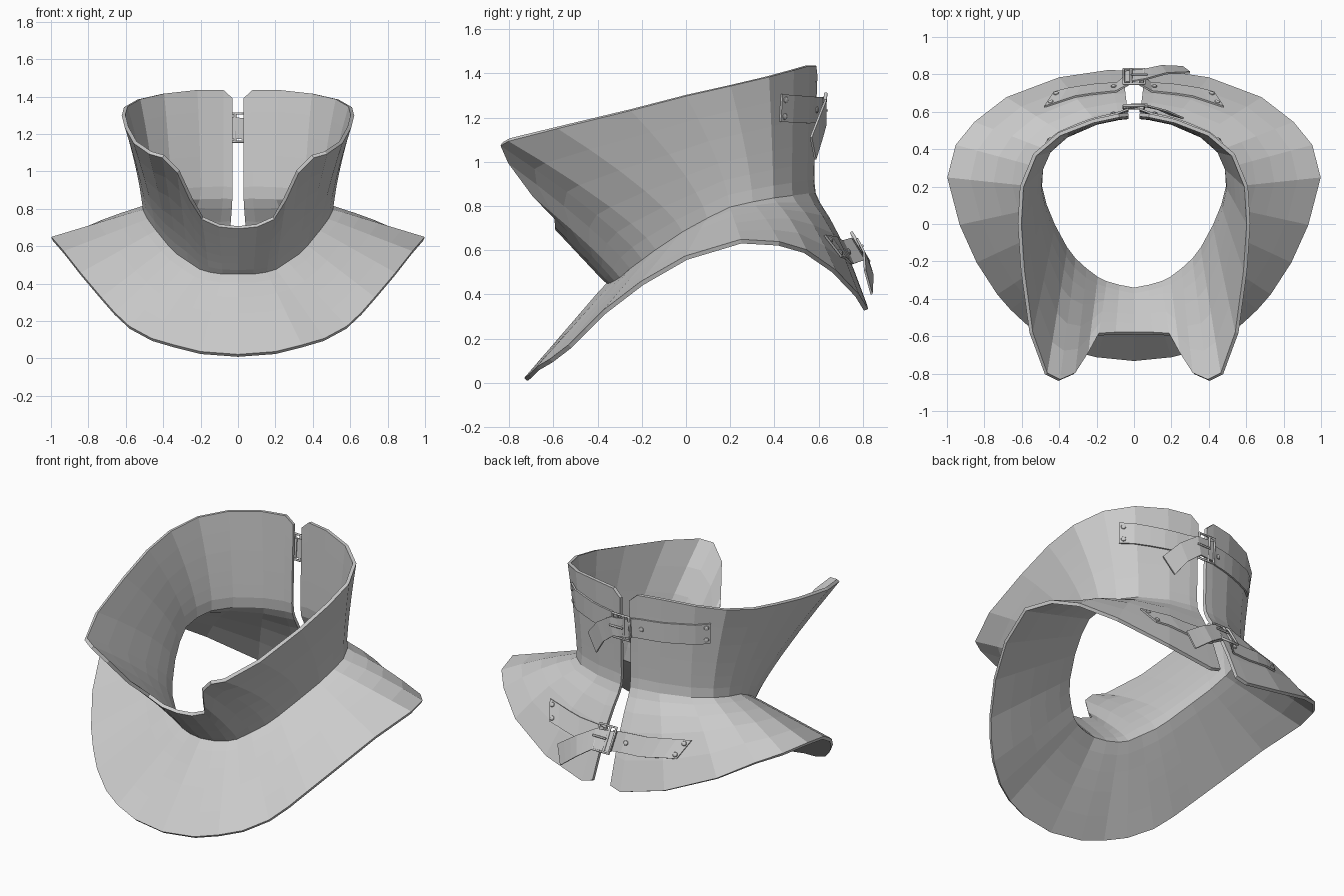
import bpy, bmesh, math
from mathutils import Vector as V
from mathutils.bvhtree import BVHTree

if "Cube" in bpy.data.objects:
    bpy.data.objects.remove(bpy.data.objects["Cube"])

# Half of the collar, front centre to back slit: rim, neck crease, hem
COLS = [
    ((0, -.585, .70), (0, -.35, .45), (0, -.725, .015)),
    ((.10, -.585, .71), (.08, -.335, .45), (.20, -.705, .03)),
    ((.19, -.59, .75), (.15, -.315, .46), (.34, -.67, .065)),
    ((.25, -.69, .85), (.20, -.29, .475), (.46, -.61, .10)),
    ((.32, -.80, 1.0), (.26, -.245, .515), (.58, -.525, .165)),
    ((.40, -.835, 1.08), (.32, -.19, .555), (.66, -.45, .24)),
    ((.47, -.80, 1.10), (.365, -.13, .60), (.73, -.37, .32)),
    ((.55, -.58, 1.155), (.43, -.01, .68), (.84, -.20, .45)),
    ((.595, -.25, 1.235), (.475, .10, .74), (.93, 0, .565)),
    ((.612, 0, 1.30), (.50, .20, .79), (.995, .25, .64)),
    ((.60, .20, 1.345), (.49, .30, .81), (.95, .42, .63)),
    ((.53, .37, 1.385), (.45, .39, .825), (.85, .54, .595)),
    ((.40, .48, 1.415), (.36, .47, .835), (.68, .67, .505)),
    ((.22, .55, 1.435), (.20, .54, .845), (.40, .775, .395)),
    ((.08, .58, 1.435), (.08, .565, .85), (.13, .815, .33)),
    ((.03, .585, 1.39), (.03, .57, .85), (.06, .81, .35)),
]


def add_mesh(name, bm, thick=0.0, mirror=False):
    me = bpy.data.meshes.new(name)
    bm.to_mesh(me)
    ob = bpy.data.objects.new(name, me)
    bpy.context.collection.objects.link(ob)
    if mirror:
        ob.modifiers.new("mirror", 'MIRROR').merge_threshold = .002
    if thick:
        s = ob.modifiers.new("thickness", 'SOLIDIFY')
        s.thickness, s.offset = thick, 0
    return ob


def grid(rows):
    bm = bmesh.new()
    vs = [[bm.verts.new(p) for p in r] for r in rows]
    for a, b in zip(vs, vs[1:]):
        for j in range(len(a) - 1):
            bm.faces.new((a[j], a[j + 1], b[j + 1], b[j]))
    bm.normal_update()
    return bm


# Collar shell: flaring neck wall and shoulder flange
def column(i):
    rim, mid, hem = map(V, COLS[i])
    back = max(0, min(1, (i - 9) / 4))
    pts = []
    for t in (1, .8, .6, .4, .25, .12, 0):
        h = t ** (1 + .4 * min(1, i / 9))
        p = mid.lerp(rim, h)
        p.z = mid.z + (rim.z - mid.z) * t
        pts.append(p)
    for t in (.12, .3, .5, .75, 1):
        p = mid.lerp(hem, t)
        p.z += .05 * back * math.sin(math.pi * t)
        pts.append(p)
    pts[6] += (pts[5].lerp(pts[7], .5) - pts[6]) * .5 * back
    return pts


shell = grid([column(i) for i in range(len(COLS))])
bvh = BVHTree.FromBMesh(shell)
add_mesh("collar_shell", shell, .02, True)


def snap(p, lift):
    """Lay a point on the outside of the shell, leaving the slit bridged."""
    s = -1 if p.x < 0 else 1
    q, n, _, _ = bvh.find_nearest(V((abs(p.x), p.y, p.z)))
    if abs(p.x) < .08:
        return p.copy(), V((0, 1, 0))
    q = q + n * lift
    return V((q.x * s, q.y, q.z)), V((n.x * s, n.y, n.z))


def strap(name, path, across, lift=None):
    path = [V(p) for p in path]
    rows = []
    for a, b in zip(path, path[1:]):
        rows += [a.lerp(b, k / 3) for k in range(3)]
    rows.append(path[-1])
    edges = []
    for k, p in enumerate(rows):
        w = across[0].lerp(across[1], k / (len(rows) - 1))
        pair = [p + w, p - w]
        edges.append([snap(q, lift)[0] for q in pair] if lift else pair)
    add_mesh(name, grid(edges), .01)


def rivet(name, p, n):
    bm = bmesh.new()
    bmesh.ops.create_uvsphere(bm, u_segments=10, v_segments=6, radius=.015)
    ob = add_mesh(name, bm)
    ob.location = p
    ob.scale = (1, 1, .5)
    ob.rotation_euler = n.to_track_quat('Z', 'Y').to_euler()


def wire(name, pts, cyclic, r=.008):
    cu = bpy.data.curves.new(name, 'CURVE')
    cu.dimensions = '3D'
    cu.bevel_depth, cu.bevel_resolution = r, 1
    cu.use_fill_caps = True
    sp = cu.splines.new('POLY')
    sp.points.add(len(pts) - 1)
    for q, p in zip(sp.points, pts):
        q.co = (*p, 1)
    sp.use_cyclic_u = cyclic
    bpy.context.collection.objects.link(bpy.data.objects.new(name, cu))


def fastening(label, end, mid, centre, w_end, w_mid, tail, w_tail):
    end, mid, centre = V(end), V(mid), V(centre)
    w_end, w_mid, w_tail = V(w_end), V(w_mid), V(w_tail)
    # Riveted strap on each side
    for s, side in ((1, "right"), (-1, "left")):
        f = V((s, 1, 1))
        strap(f"{label}_strap_{side}", [end * f, mid * f, centre + V((s * .03, 0, 0))],
              (w_end * f, w_mid * f), .018)
        along = (mid - end).normalized() * .025
        for k in (.6, -.6):
            rivet(f"{label}_rivet_{side}", *snap((end + along + w_end * k) * f, .024))
        p = centre.lerp(mid, .5) * f
        p.x = s * .11
        rivet(f"{label}_rivet_{side}", *snap(p, .026))
    # Loose tail passing through the buckle
    strap(f"{label}_strap_tail", [centre + V((-.06, .008, 0))] + tail, (w_mid, w_tail))
    # Buckle frame, centre bar and prong
    out = V((1, 0, 0)).cross(w_mid).normalized()
    out = out if out.y > 0 else -out
    c, w = centre + out * .016, w_mid * 1.3
    x = V((.055, 0, 0))
    wire(f"{label}_buckle_frame", [c - x - w, c + x - w, c + x + w, c - x + w], True)
    wire(f"{label}_buckle_bar", [c - w - x * .3, c + w - x * .3], False)
    wire(f"{label}_buckle_prong", [c - x * .3 + out * .012, c + x * 1.3 + out * .012], False, .006)


fastening("neck", (.46, .42, 1.245), (.24, .55, 1.235), (0, .61, 1.235),
          (0, 0, .063), (0, .005, .058),
          [V((.06, .632, 1.225)), V((.15, .61, 1.16)), V((.23, .575, 1.06))],
          V((.035, -.01, .05)))
fastening("shoulder", (.45, .65, .61), (.22, .735, .60), (0, .775, .605),
          (.025, -.035, .05), (0, -.03, .05),
          [V((.06, .80, .60)), V((.16, .825, .54)), V((.28, .825, .455))],
          V((.02, -.015, .055)))
